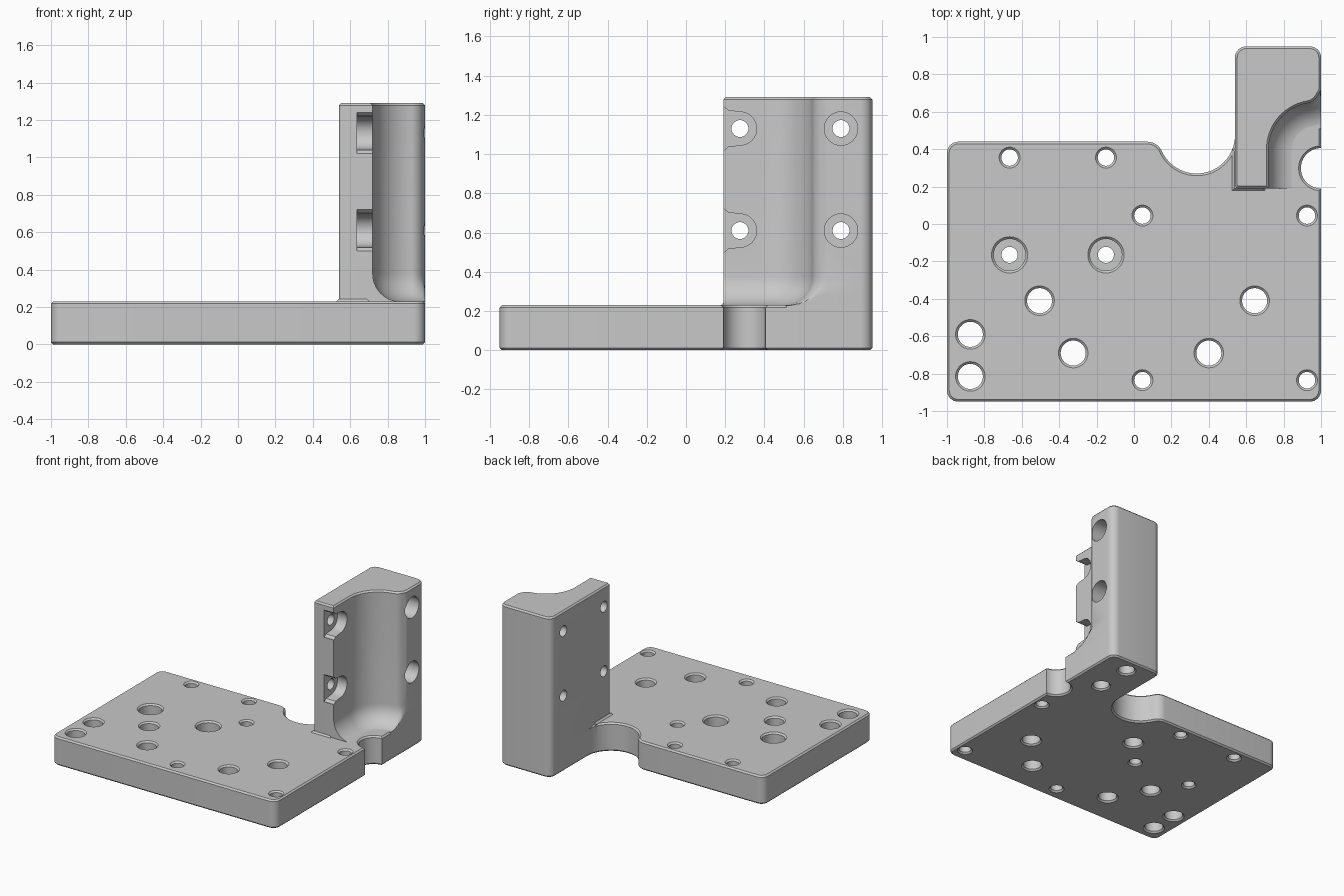
import bpy, bmesh, math
from mathutils import Vector

cube = bpy.data.objects.get("Cube")
if cube:
    bpy.data.objects.remove(cube, do_unlink=True)

grey = bpy.data.materials.new("machined grey")
grey.use_nodes = True
grey.diffuse_color = (0.58, 0.58, 0.58, 1)
grey.node_tree.nodes["Principled BSDF"].inputs["Base Color"].default_value = (0.58, 0.58, 0.58, 1)


def arc(cx, cy, r, a0, a1, n):
    """Points on an arc, angles in degrees."""
    angles = [math.radians(a0 + (a1 - a0) * i / n) for i in range(n + 1)]
    return [Vector((cx + r * math.cos(a), cy + r * math.sin(a))) for a in angles]


def circle(cx, cy, r, n=40):
    return arc(cx, cy, r, 0, 360, n)[:-1]


def rounded(corners, n=8):
    """Outline from (x, y, radius) corners."""
    out = []
    for i, (x, y, r) in enumerate(corners):
        p = Vector((x, y))
        if r == 0:
            out.append(p)
            continue
        u = (Vector(corners[i - 1][:2]) - p).normalized()
        v = (Vector(corners[(i + 1) % len(corners)][:2]) - p).normalized()
        half = u.angle(v) / 2
        centre = p + (u + v).normalized() * r / math.sin(half)
        start = p + u * r / math.tan(half) - centre
        end = p + v * r / math.tan(half) - centre
        total = math.pi - 2 * half
        for k in range(n + 1):
            t = k / n
            out.append(centre + (start * math.sin((1 - t) * total) + end * math.sin(t * total)) / math.sin(total))
    return out


def inset(points, d):
    """Move a counter-clockwise outline inwards by d."""
    out = []
    for i, p in enumerate(points):
        e0 = (p - points[i - 1]).normalized()
        e1 = (points[(i + 1) % len(points)] - p).normalized()
        n0, n1 = Vector((-e0.y, e0.x)), Vector((-e1.y, e1.x))
        out.append(p + (n0 + n1) * d / (1 + n0.dot(n1)))
    return out


def loft(name, sections, along_x=False):
    """Solid through (height, outline) sections."""
    bm = bmesh.new()
    loops = [[bm.verts.new((h, p.x, p.y) if along_x else (p.x, p.y, h)) for p in points]
             for h, points in sections]
    n = len(loops[0])
    for a, b in zip(loops, loops[1:]):
        for i in range(n):
            j = (i + 1) % n
            bm.faces.new((a[i], a[j], b[j], b[i]))
    bm.faces.new(loops[0][::-1])
    bm.faces.new(loops[-1])
    bmesh.ops.recalc_face_normals(bm, faces=bm.faces)
    mesh = bpy.data.meshes.new(name)
    bm.to_mesh(mesh)
    bm.free()
    mesh.materials.append(grey)
    obj = bpy.data.objects.new(name, mesh)
    bpy.context.collection.objects.link(obj)
    return obj


def prism(name, points, levels, along_x=False):
    """Stack inset copies of one outline at (height, inset) levels."""
    return loft(name, [(h, inset(points, d)) for h, d in levels], along_x)


def combine(target, tool, operation="DIFFERENCE"):
    """Apply a boolean and drop the tool."""
    mod = target.modifiers.new("cut", "BOOLEAN")
    mod.operation, mod.solver, mod.object = operation, "EXACT", tool
    bpy.context.view_layer.objects.active = target
    bpy.ops.object.modifier_apply(modifier=mod.name)
    bpy.data.objects.remove(tool, do_unlink=True)


T, TOP, C = 0.23, 1.29, 0.012   # plate thickness, post top, chamfer


def drill(x, y, r, low=0.0, high=T):
    """Vertical hole, flared where it meets either plate face."""
    e = 0.01
    levels = [(-e, -C - e), (C, 0)] if low == 0 else [(low, 0)]
    levels += [(T - C, 0), (T + e, -C - e)] if high == T else [(high, 0)]
    combine(plate, prism("hole_cutter", circle(x, y, r), levels))


# Base plate with foot and curved relief
relief = [(p.x, p.y, 0) for p in arc(0.335, 0.475, 0.205, 0, -155, 24)]
outline = rounded([(-1, -0.95, 0.06), (1, -0.95, 0.06), (1, 0.95, 0.06), (0.54, 0.95, 0.06)]
                  + relief + [(0.125, 0.44, 0.085), (-1, 0.44, 0.06)])
plate = prism("base_plate", outline, [(0, C), (C, 0), (T - C, 0), (T, C)])

# Upright post, hollowed on one side with a rounded lip and floor
lip = arc(0.913, 0.725, 0.08, -30, -80, 8)
bend = arc(0.97, 0.40, 0.25, 100, 180, 20)[1:]
hollow = [Vector((0.72, -0.2)), Vector((1.4, -0.2)), Vector((1.4, 1.4))] + lip + bend


def post_outline(d):
    """Post section with the hollow shrunk by d."""
    curve = [(min(p.x, 1), p.y, 0) for p in reversed(inset(hollow, d)[3:])]
    return rounded([(0.54, 0.19, 0.02), (0.72 + d, 0.19, 0)] + curve
                   + [(1, 0.716, 0), (1, 0.95, 0.06), (0.54, 0.95, 0.06)])


R, floor = 0.15, T - 0.002
sections = [(0.18, post_outline(R))]
for k in range(11):
    a = math.radians(9 * k)
    sections.append((floor + R * (1 - math.cos(a)), post_outline(R * (1 - math.sin(a)))))
sections += [(TOP - C, post_outline(0)), (TOP, inset(post_outline(0), C))]
post = loft("post", sections)

# Sideways screw holes: open pockets in front, round counterbores behind
for z in (1.13, 0.61):
    pocket = [Vector(p) for p in ((0.1, z + 0.11), (0.1, z - 0.11), (0.195, z - 0.11), (0.215, z - 0.092))]
    pocket += arc(0.275, z, 0.085, -90, 90, 20) + [Vector((0.215, z + 0.092)), Vector((0.195, z + 0.11))]
    combine(post, prism("pocket_cutter", pocket, [(0.635, 0), (1.2, 0)], True))
    combine(post, prism("counterbore_cutter", circle(0.79, z, 0.085), [(0.635, 0), (1.2, 0)], True))
    for y in (0.275, 0.79):
        combine(post, prism("screw_cutter", circle(y, z, 0.043), [(0.4, 0), (0.8, 0)], True))

# Sloped skirt at the foot of the post
skirt = [Vector(p) for p in ((0.525, 0.178), (0.7, 0.178), (0.7, 0.4), (0.525, 0.4))]
combine(plate, prism("skirt", skirt, [(0.15, 0), (T, 0), (T + 0.013, 0.013)]), "UNION")

# Side notch
drill(1.0, 0.298, 0.108)

# Small through holes
for x, y in ((-0.665, 0.355), (-0.15, 0.355), (0.045, 0.045), (0.925, 0.045), (0.045, -0.835), (0.925, -0.835)):
    drill(x, y, 0.044)
drill(0.045, 0.045, 0.067, high=0.1)

# Large through holes
for x, y in ((-0.505, -0.41), (0.645, -0.41), (-0.325, -0.69), (0.4, -0.69), (-0.875, -0.59), (-0.875, -0.815)):
    drill(x, y, 0.067)

# Counterbored holes
for x in (-0.665, -0.15):
    drill(x, -0.165, 0.043)
    drill(x, -0.165, 0.085, low=0.12)

# Blind holes under the foot
for y in (0.54, 0.83):
    drill(0.77, y, 0.06, high=0.16)

for part in (plate, post):
    bpy.ops.object.select_all(action="DESELECT")
    part.select_set(True)
    bpy.context.view_layer.objects.active = part
    bpy.ops.object.shade_smooth_by_angle(angle=math.radians(30))
